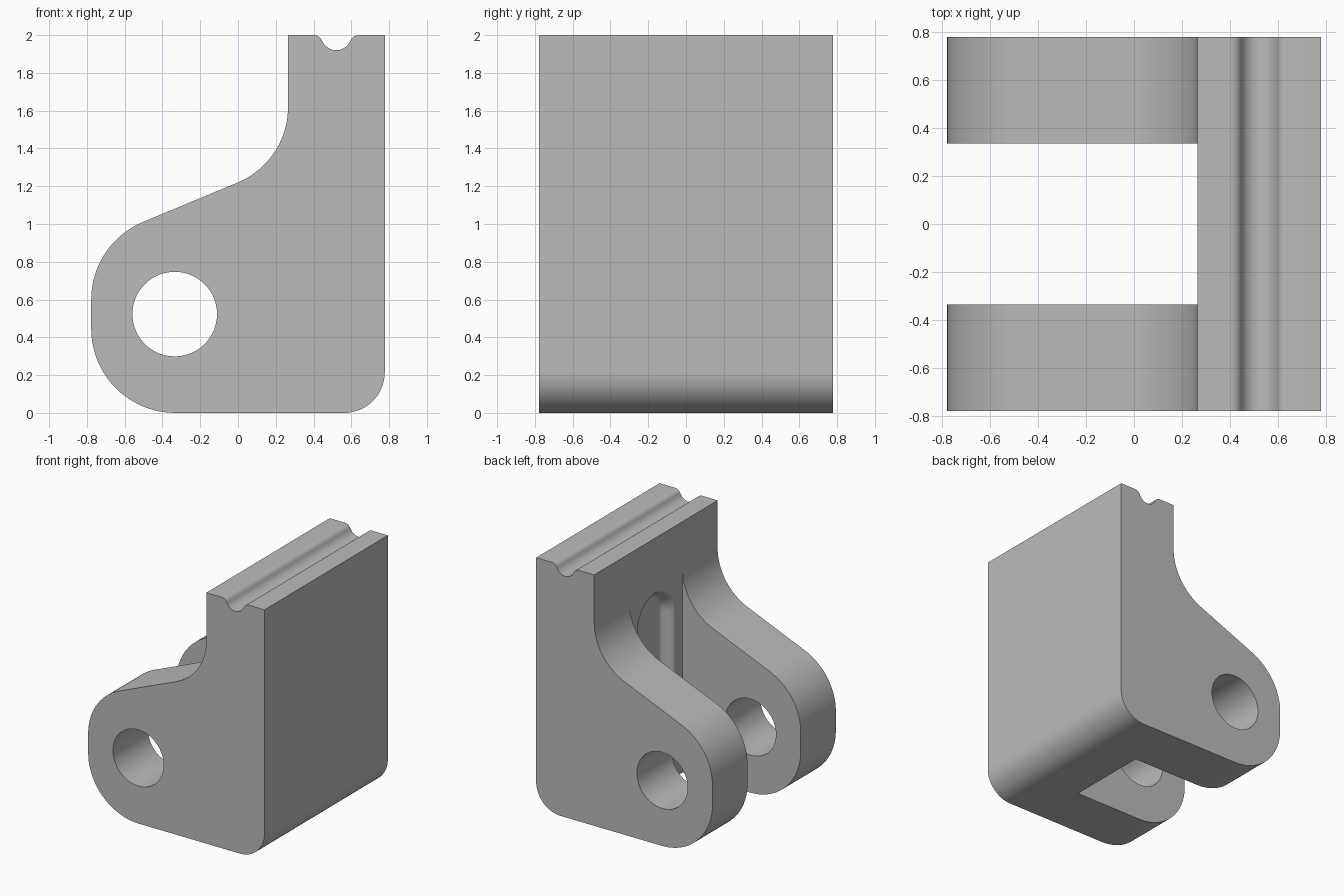
import bpy, bmesh
from math import sin, cos, pi, radians

if "Cube" in bpy.data.objects:
    bpy.data.objects.remove(bpy.data.objects["Cube"], do_unlink=True)

H = 0.777       # half width and half depth
WALL = 0.265    # inner face of the upright wall
GAP = 0.335     # half gap between the lugs

grey = bpy.data.materials.new("plain grey")
grey.use_nodes = True
colour = (0.5, 0.5, 0.5, 1)
grey.diffuse_color = colour
grey.node_tree.nodes["Principled BSDF"].inputs["Base Color"].default_value = colour


def arc(cx, cz, r, a0, a1, n=20):
    angles = [radians(a0 + (a1 - a0) * i / n) for i in range(n + 1)]
    return [(cx + r * cos(a), cz + r * sin(a)) for a in angles]


def loft(name, rings):
    """Solid through a list of equal rings of points, capped at both ends."""
    bm = bmesh.new()
    loops = [[bm.verts.new(p) for p in ring] for ring in rings]
    for a, b in zip(loops, loops[1:]):
        for i in range(len(a)):
            j = (i + 1) % len(a)
            bm.faces.new((a[i], a[j], b[j], b[i]))
    bm.faces.new(loops[0])
    bm.faces.new(loops[-1])
    bmesh.ops.recalc_face_normals(bm, faces=bm.faces)
    mesh = bpy.data.meshes.new(name)
    bm.to_mesh(mesh)
    bm.free()
    mesh.materials.append(grey)
    obj = bpy.data.objects.new(name, mesh)
    bpy.context.collection.objects.link(obj)
    return obj


def extrude(name, profile, half):
    return loft(name, [[(x, y, z) for x, z in profile] for y in (-half, half)])


# Side outline: lug, sweeping neck, wall and grooved top
tilt = 22.75
outline = (
    [(WALL, 2)]
    + arc(WALL - 0.434, 1.62, 0.434, 0, tilt - 90)
    + arc(0.445 - H, 0.6, 0.445, 90 + tilt, 180)
    + arc(0.445 - H, 0.445, 0.445, 180, 270)
    + arc(H - 0.215, 0.215, 0.215, 270, 360)
    + [(H, 2)]
    + arc(0.64, 1.95, 0.05, 90, 157.4, 8)
    + arc(0.52, 2.0, 0.08, 337.4, 202.6, 16)[1:-1]
    + arc(0.40, 1.95, 0.05, 22.6, 90, 8)
)
bracket = extrude("clevis_bracket", outline, H)

# Gap between the lugs
gap = extrude("gap_cutter", [(-1, -0.2), (WALL, -0.2), (WALL, 1.8), (-1, 1.8)], GAP)

# Pin hole through both lugs
pin = extrude("pin_hole_cutter", arc(-0.335, 0.523, 0.224, 0, 360, 64)[:-1], 1)


# Shallow round-ended pocket with soft lips on the inner wall
def stadium(x, r):
    pts = arc(0, 1.33, r, 0, 180) + arc(0, 0.55, r, 180, 360)
    return [(x, y, z) for y, z in pts]


steps = [i / 10 for i in range(11)]
rings = [stadium(WALL - 0.1, 0.24)]
rings += [stadium(WALL + 0.085 * (1 - cos(pi * t)) / 2, 0.24 - 0.08 * t) for t in steps]
pocket = loft("pocket_cutter", rings)

# Cut, bake and remove the cutters
for cutter in (gap, pin, pocket):
    mod = bracket.modifiers.new(cutter.name, "BOOLEAN")
    mod.operation = "DIFFERENCE"
    mod.solver = "EXACT"
    mod.object = cutter
bpy.context.view_layer.update()
baked = bpy.data.meshes.new_from_object(
    bracket.evaluated_get(bpy.context.evaluated_depsgraph_get()))
bracket.modifiers.clear()
bracket.data = baked
for cutter in (gap, pin, pocket):
    bpy.data.objects.remove(cutter, do_unlink=True)

# Smooth curves, crisp edges
for o in bpy.context.selected_objects:
    o.select_set(False)
bracket.select_set(True)
bpy.context.view_layer.objects.active = bracket
bpy.ops.object.shade_smooth_by_angle(angle=radians(30))
weighted = bracket.modifiers.new("even shading", "WEIGHTED_NORMAL")
weighted.keep_sharp = True
